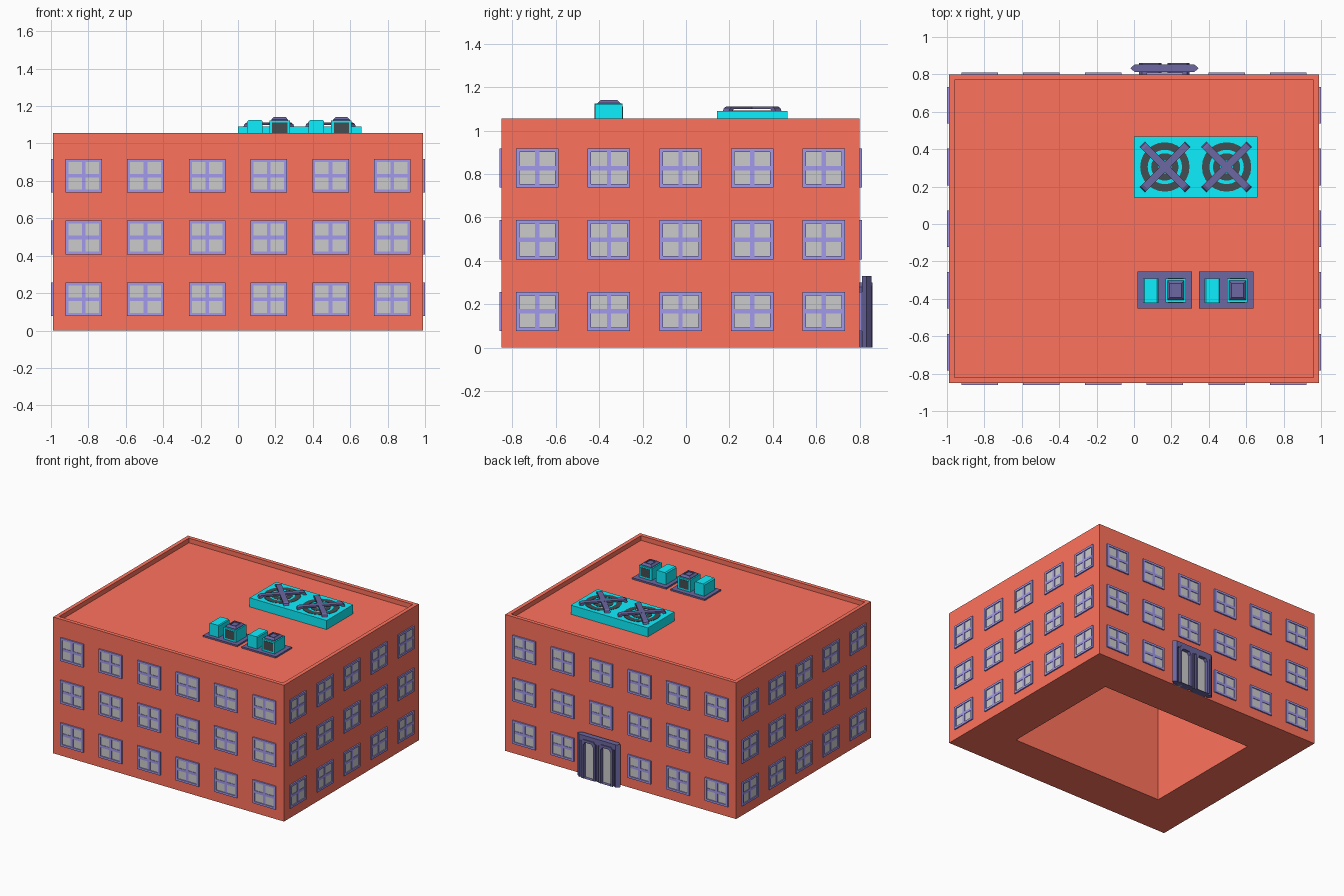
import bpy, bmesh
from math import pi, cos, sin
from mathutils import Matrix, Vector

if "Cube" in bpy.data.objects:
    bpy.data.objects.remove(bpy.data.objects["Cube"])


def mat(name, r, g, b):
    m = bpy.data.materials.new(name)
    m.diffuse_color = (r, g, b, 1)
    m.use_nodes = True
    m.node_tree.nodes["Principled BSDF"].inputs["Base Color"].default_value = m.diffuse_color
    return m


RED = mat("brick_red", 1.0, 0.17, 0.11)
CYAN = mat("cyan", 0.004, 0.87, 1.0)
LILAC = mat("lilac", 0.36, 0.32, 0.84)
PURPLE = mat("purple", 0.15, 0.135, 0.36)
DARK = mat("dark", 0.059, 0.076, 0.085)
I = Matrix.Identity(4)


def finish(bm, name, material=None):
    bmesh.ops.recalc_face_normals(bm, faces=bm.faces)
    me = bpy.data.meshes.new(name)
    bm.to_mesh(me)
    bm.free()
    if material:
        me.materials.append(material)
    ob = bpy.data.objects.new(name, me)
    bpy.context.collection.objects.link(ob)
    return ob


def loft(bm, rings, caps=True, M=I):
    """Join equal-length rings of points, closing both ends."""
    vs = [[bm.verts.new(M @ Vector(p)) for p in r] for r in rings]
    n = len(vs[0])
    for a, b in zip(vs, vs[1:] if caps else vs[1:] + vs[:1]):
        for i in range(n):
            bm.faces.new((a[i], a[(i + 1) % n], b[(i + 1) % n], b[i]))
    if caps:
        bm.faces.new(vs[0][::-1])
        bm.faces.new(vs[-1])


def rect(cx, cy, hx, hy, z):
    return [(cx - hx, cy - hy, z), (cx + hx, cy - hy, z), (cx + hx, cy + hy, z), (cx - hx, cy + hy, z)]


def box(bm, x0, x1, y0, y1, z0, z1, M=I):
    c = ((x0 + x1) / 2, (y0 + y1) / 2, (x1 - x0) / 2, (y1 - y0) / 2)
    loft(bm, [rect(*c, z0), rect(*c, z1)], M=M)


def boxes(name, material, *dims):
    bm = bmesh.new()
    for d in dims:
        box(bm, *d)
    return finish(bm, name, material)


# Building shell: hollow from below, parapet on top
CY, HX, HY = -0.025, 0.99, 0.825
ROOF, TOP = 1.02, 1.056
bm = bmesh.new()
loft(bm, [rect(0, CY, *r) for r in (
    (HX - 0.335, HY - 0.335, 0.8), (HX - 0.335, HY - 0.335, 0), (HX, HY, 0),
    (HX, HY, TOP), (HX - 0.03, HY - 0.03, TOP), (HX - 0.03, HY - 0.03, ROOF))])
finish(bm, "building_shell", RED)

# Windows on all four walls, local -y is outward
frames, bars, panes = bmesh.new(), bmesh.new(), bmesh.new()
W, H, T = 0.098, 0.09, 0.016
for side in range(4):
    n, dist = (6, HY) if side % 2 == 0 else (5, HX)
    wall = Matrix.Translation((0, CY, 0)) @ Matrix.Rotation(side * pi / 2, 4, 'Z')
    for i in range(n):
        for k in range(3):
            u = (i - (n - 1) / 2) * 0.33
            if side == 2 and k == 0 and abs(u + 0.165) < 0.01:
                continue  # entrance goes here
            M = wall @ Matrix.Translation((u, -dist, 0.167 + k * 0.33))
            for s in (-1, 1):
                a, b = sorted((s * W, s * (W - T)))
                box(frames, a, b, -0.01, 0.005, -H, H, M)
                a, b = sorted((s * H, s * (H - T)))
                box(frames, -W + T, W - T, -0.01, 0.005, a, b, M)
            box(bars, -0.01, 0.01, -0.007, 0.005, -H + T, H - T, M)
            box(bars, -W + T, W - T, -0.0065, 0.005, -0.01, 0.01, M)
            box(panes, -W + T, W - T, -0.003, 0.005, -H + T, H - T, M)
finish(frames, "window_frames", LILAC)
finish(bars, "window_bars", LILAC)
finish(panes, "window_panes")

# Entrance: surround with pointed ends, two framed glass doors
DX = 0.163


def hexagon(x0, x1, z, c=0.025):
    return [(x0, 0.833, z), (x0 + c, 0.812, z), (x1 - c, 0.812, z),
            (x1, 0.833, z), (x1 - c, 0.854, z), (x0 + c, 0.854, z)]


bm = bmesh.new()
for x0, x1, z0, z1 in ((DX - 0.183, DX + 0.183, 0.285, 0.33), (DX - 0.183, DX - 0.125, 0, 0.285),
                       (DX + 0.125, DX + 0.183, 0, 0.285), (DX - 0.03, DX + 0.03, 0, 0.285)):
    loft(bm, [hexagon(x0, x1, z0), hexagon(x0, x1, z1)])
finish(bm, "entrance_surround", PURPLE)

bm, glass = bmesh.new(), bmesh.new()
for s in (-1, 1):
    c = DX + s * 0.075
    # arch outline with clipped top corners, wide then narrow
    def arch(w, h, y):
        return [(c - w, y, 0), (c - w, y, h - 0.02), (c - w + 0.015, y, h),
                (c + w - 0.015, y, h), (c + w, y, h - 0.02), (c + w, y, 0)]
    loft(bm, [arch(0.06, 0.30, 0.80), arch(0.06, 0.30, 0.86),
              arch(0.042, 0.28, 0.86), arch(0.042, 0.28, 0.80)], caps=False)
    box(glass, c - 0.043, c + 0.043, 0.80, 0.832, 0, 0.282)
finish(bm, "door_frames", PURPLE)
finish(glass, "door_glass")

# Large twin-fan cooling unit
boxes("fan_unit_body", CYAN, (0, 0.66, 0.143, 0.468, ROOF - 0.005, 1.09))


def ring(bm, cx, cy, r0, r1, z0, z1, n=24):
    def circ(r, z):
        return [(cx + r * cos(2 * pi * i / n), cy + r * sin(2 * pi * i / n), z) for i in range(n)]
    loft(bm, [circ(r0, z0), circ(r1, z0), circ(r1, z1), circ(r0, z1)], caps=False)


grille, guard = bmesh.new(), bmesh.new()
for cx in (0.165, 0.495):
    ring(grille, cx, 0.305, 0.092, 0.132, 1.085, 1.092)
    ring(grille, cx, 0.305, 0.035, 0.073, 1.085, 1.092)
    for j, ang in enumerate((pi / 4, 3 * pi / 4)):
        M = Matrix.Translation((cx, 0.305, 0)) @ Matrix.Rotation(ang, 4, 'Z')
        top = 1.111 - j * 0.0005
        # bridge-shaped strap standing on two sloping feet
        prof = [(-0.172, 1.088), (-0.165, 1.103), (-0.15, top), (0.15, top), (0.165, 1.103),
                (0.172, 1.088), (0.15, 1.088), (0.14, top - 0.012), (-0.14, top - 0.012), (-0.15, 1.088)]
        loft(guard, [[(x, y, z) for x, z in prof] for y in (-0.02, 0.02)], M=M)
finish(grille, "fan_grilles", DARK)
finish(guard, "fan_guards", PURPLE)

# Two small vent units, each on a base plate
for i, x in enumerate((0.0, 0.33)):
    tag = f"_{i + 1}"
    boxes("vent_base" + tag, PURPLE, (x + 0.018, x + 0.31, -0.452, -0.255, ROOF - 0.005, ROOF + 0.012))
    # chamfered housing
    bm = bmesh.new()
    prof = [(0.048, ROOF), (0.13, ROOF), (0.13, 1.119), (0.124, 1.125), (0.056, 1.125), (0.048, 1.117)]
    loft(bm, [[(x + px, y, z) for px, z in prof] for y in (-0.422, -0.292)])
    finish(bm, "vent_housing" + tag, CYAN)
    # boxy vent with dark louvre panels
    boxes("vent_box" + tag, CYAN, (x + 0.168, x + 0.278, -0.42, -0.292, ROOF, 1.123))
    boxes("vent_panels" + tag, DARK,
          (x + 0.182, x + 0.264, -0.422, -0.29, ROOF + 0.025, 1.112))
    # tapered cap with recessed centre
    bm = bmesh.new()
    cx, cy = x + 0.223, -0.355
    loft(bm, [rect(cx, cy, *r) for r in ((0.045, 0.052, 1.12), (0.045, 0.052, 1.127),
                                         (0.032, 0.038, 1.141), (0.024, 0.03, 1.141), (0.024, 0.03, 1.133))])
    finish(bm, "vent_cap" + tag, PURPLE)
